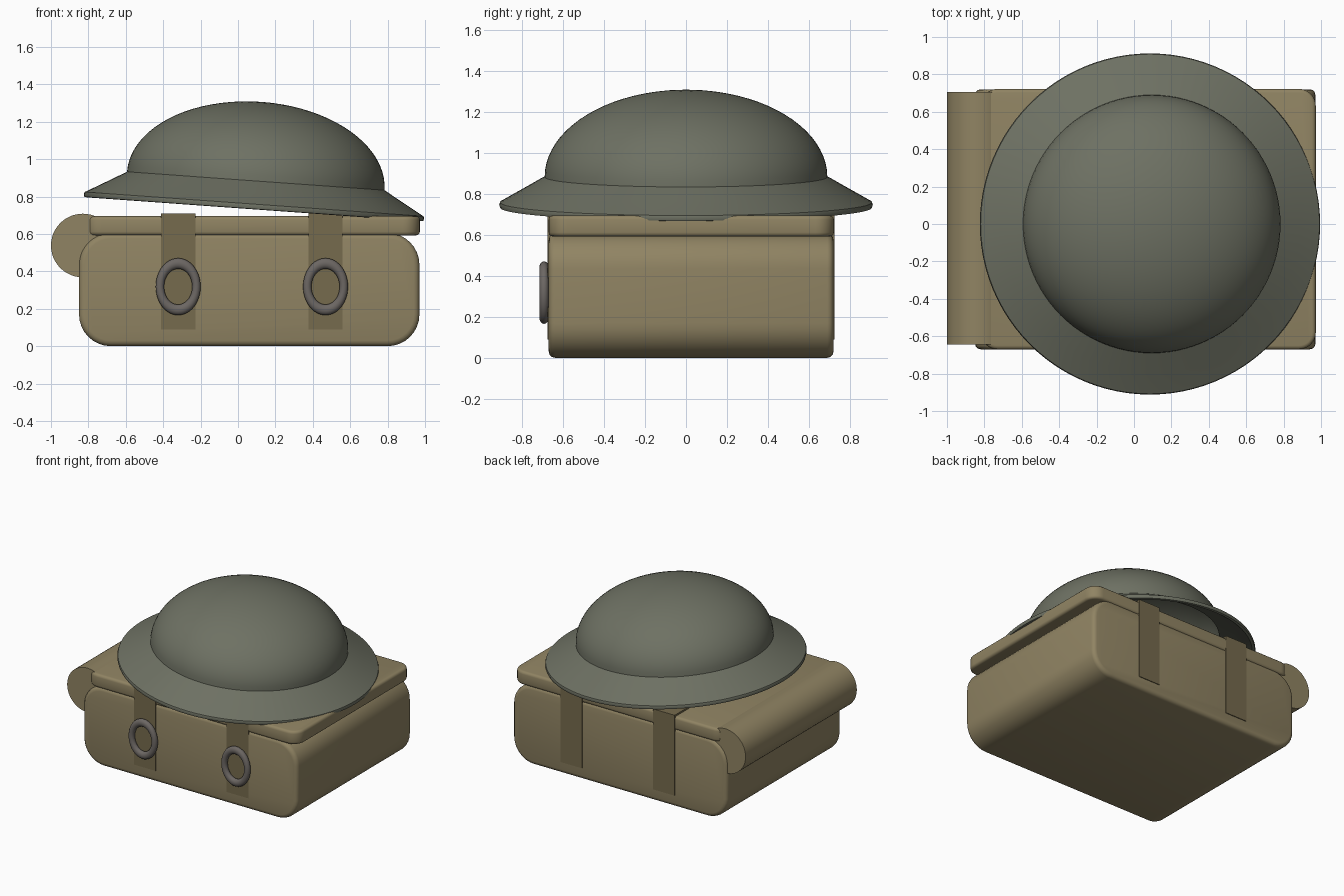
import bpy, bmesh, math
from mathutils import Matrix, Vector

if "Cube" in bpy.data.objects:
    bpy.data.objects.remove(bpy.data.objects["Cube"])


def material(name, rgb):
    m = bpy.data.materials.new(name)
    m.diffuse_color = (*rgb, 1)
    m.use_nodes = True
    m.node_tree.nodes["Principled BSDF"].inputs["Base Color"].default_value = m.diffuse_color
    return m


canvas = material("canvas", (0.28, 0.23, 0.125))
webbing = material("webbing", (0.18, 0.145, 0.075))
steel = material("painted_steel", (0.155, 0.165, 0.125))
metal = material("ring_metal", (0.15, 0.135, 0.125))


def finish(bm, name, mat, bevel=0, angle=35):
    bmesh.ops.recalc_face_normals(bm, faces=bm.faces)
    me = bpy.data.meshes.new(name)
    bm.to_mesh(me)
    bm.free()
    ob = bpy.data.objects.new(name, me)
    bpy.context.collection.objects.link(ob)
    me.materials.append(mat)
    bpy.context.view_layer.objects.active = ob
    ob.select_set(True)
    if bevel:
        b = ob.modifiers.new("bevel", "BEVEL")
        b.width, b.segments = bevel, 3
        b.limit_method, b.angle_limit = "ANGLE", math.radians(40)
        bpy.ops.object.modifier_apply(modifier="bevel")
    bpy.ops.object.shade_smooth_by_angle(angle=math.radians(angle))
    ob.select_set(False)
    return ob


def rounded_box(name, mat, lo, hi, axis="y", radius=0, bevel=0):
    """Box whose edges along one axis are rounded, then all rims softened."""
    lo, hi = Vector(lo), Vector(hi)
    size = hi - lo
    bm = bmesh.new()
    bmesh.ops.create_cube(bm, size=1, matrix=Matrix.Translation((lo + hi) / 2) @ Matrix.Diagonal((*size, 1)))
    if radius:
        i = "xyz".index(axis)
        edges = [e for e in bm.edges if abs(e.verts[0].co[i] - e.verts[1].co[i]) > 0.01]
        bmesh.ops.bevel(bm, geom=edges, offset=radius, segments=8, profile=0.5, affect="EDGES")
    return finish(bm, name, mat, bevel)


def lathe(name, mat, profile, matrix, steps=96):
    bm = bmesh.new()
    vs = [bm.verts.new((r, 0, z)) for r, z in profile]
    es = [bm.edges.new(p) for p in zip(vs, vs[1:])]
    bmesh.ops.spin(bm, geom=vs + es, cent=(0, 0, 0), axis=(0, 0, 1),
                   angle=math.tau, steps=steps, use_duplicate=False)
    bmesh.ops.remove_doubles(bm, verts=bm.verts, dist=1e-4)
    bmesh.ops.transform(bm, matrix=matrix, verts=bm.verts)
    return finish(bm, name, mat)


# Pack body and flat lid
rounded_box("pack_body", canvas, (-0.85, -0.67, 0), (0.97, 0.72, 0.605), "y", 0.17, 0.03)
rounded_box("pack_lid", canvas, (-0.82, -0.67, 0.592), (0.972, 0.722, 0.695), "z", 0.09, 0.02)

# Blanket roll along the left edge
bm = bmesh.new()
bmesh.ops.create_cone(bm, cap_ends=True, segments=48, radius1=0.17, radius2=0.17, depth=1.35,
                      matrix=Matrix.Translation((-0.83, 0.03, 0.538)) @ Matrix.Rotation(math.pi / 2, 4, "X"))
finish(bm, "blanket_roll", canvas)

# Straps with oval rings on the front
for side, x in (("left", -0.32), ("right", 0.468)):
    rounded_box(side + "_strap", webbing, (x - 0.092, -0.675, 0.09), (x + 0.092, 0.726, 0.708))
    ring = [(0.0975 + 0.0225 * math.cos(a), 0.0225 * math.sin(a))
            for a in (i * math.tau / 16 for i in range(17))]
    lathe(side + "_ring", metal, ring,
          Matrix.Translation((x, -0.693, 0.318)) @ Matrix.Diagonal((1, 1, 1.27, 1))
          @ Matrix.Rotation(math.pi / 2, 4, "X"), 48)


# Hollow tilted helmet: dome, sloping brim, rolled rim, inner shell
def dome(r, h, n=20):
    return [(r * math.sin(i * math.pi / 2 / n), h * math.cos(i * math.pi / 2 / n)) for i in range(n + 1)]


outer = dome(0.69, 0.424)
inner = dome(0.665, 0.398)[::-1]
brim = [(0.80, -0.063), (0.895, -0.117), (0.908, -0.124), (0.912, -0.136), (0.908, -0.15),
        (0.89, -0.152), (0.875, -0.138), (0.79, -0.088)]
lathe("helmet", steel, outer + brim + [(0.665, -0.018)] + inner,
      Matrix.Translation((0.095, 0, 0.883)) @ Matrix.Rotation(math.radians(4.1), 4, "Y"))
